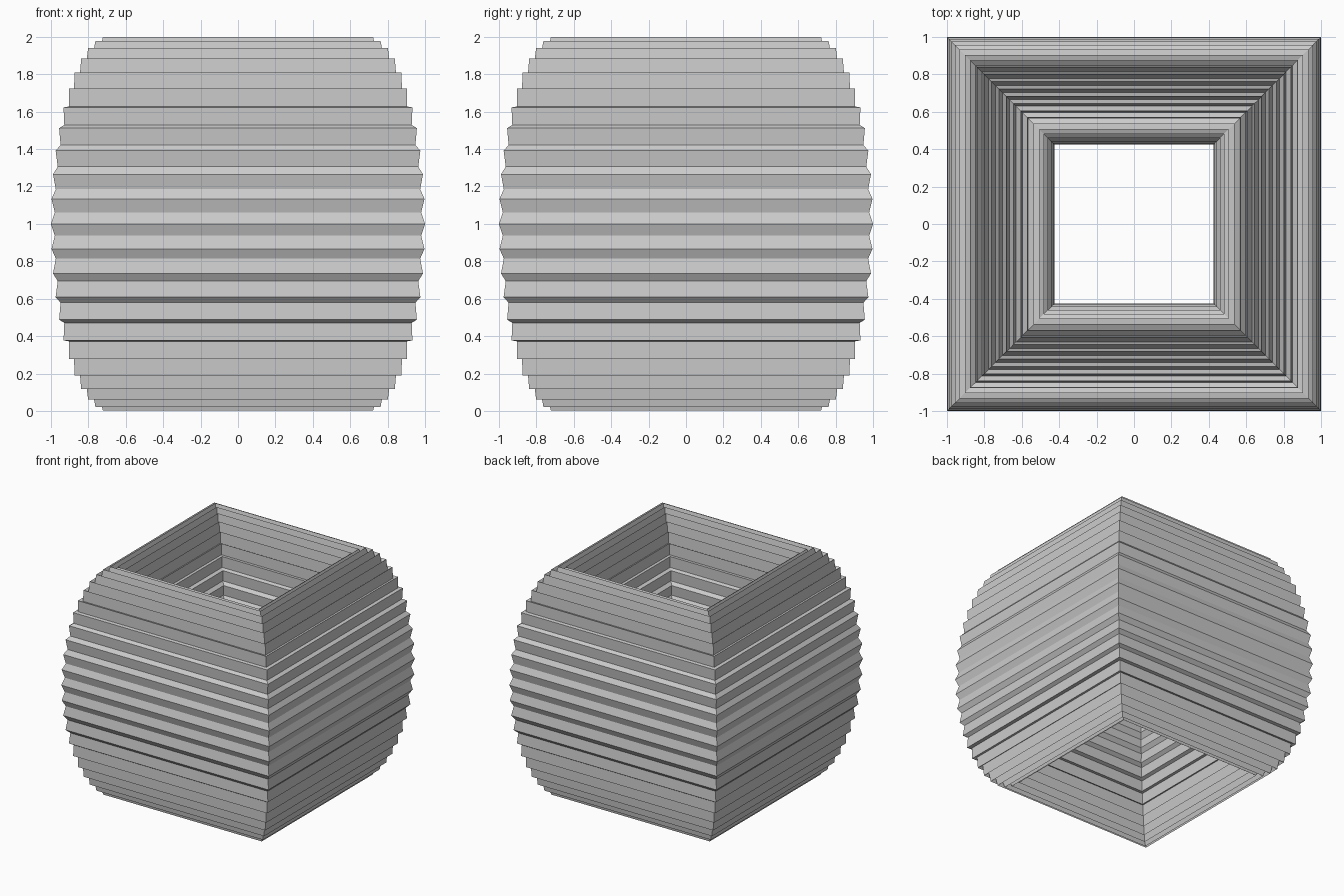
import bpy, bmesh
from math import sin, cos, radians

if "Cube" in bpy.data.objects:
    bpy.data.objects.remove(bpy.data.objects["Cube"])

TEETH = 45                      # ridges around the tall oval section
MID, HALF_W, HALF_H = 0.7125, 0.2875, 1.0
VALLEY = 0.93                   # groove depth as a fraction of the oval


def section():
    """Ridged oval: list of (distance from axis, height)."""
    pts = []
    for i in range(TEETH * 2):
        a = radians(180 / TEETH * i)
        r = VALLEY if i % 2 else 1.0
        z = sin(a) * (1 - 0.04 * abs(cos(a)))
        pts.append((MID + HALF_W * r * cos(a), HALF_H * (1 + r * z)))
    return pts


# Square ring: the ridged section carried around four mitred corners
bm = bmesh.new()
rings = [[bm.verts.new((sx * d, sy * d, z)) for d, z in section()]
         for sx, sy in ((1, 1), (-1, 1), (-1, -1), (1, -1))]
n = TEETH * 2
for c in range(4):
    a, b = rings[c], rings[(c + 1) % 4]
    for i in range(n):
        j = (i + 1) % n
        bm.faces.new((a[i], b[i], b[j], a[j]))
bmesh.ops.recalc_face_normals(bm, faces=bm.faces)

mesh = bpy.data.meshes.new("ridged_square_ring")
bm.to_mesh(mesh)
bm.free()
ring = bpy.data.objects.new("ridged_square_ring", mesh)
bpy.context.collection.objects.link(ring)
